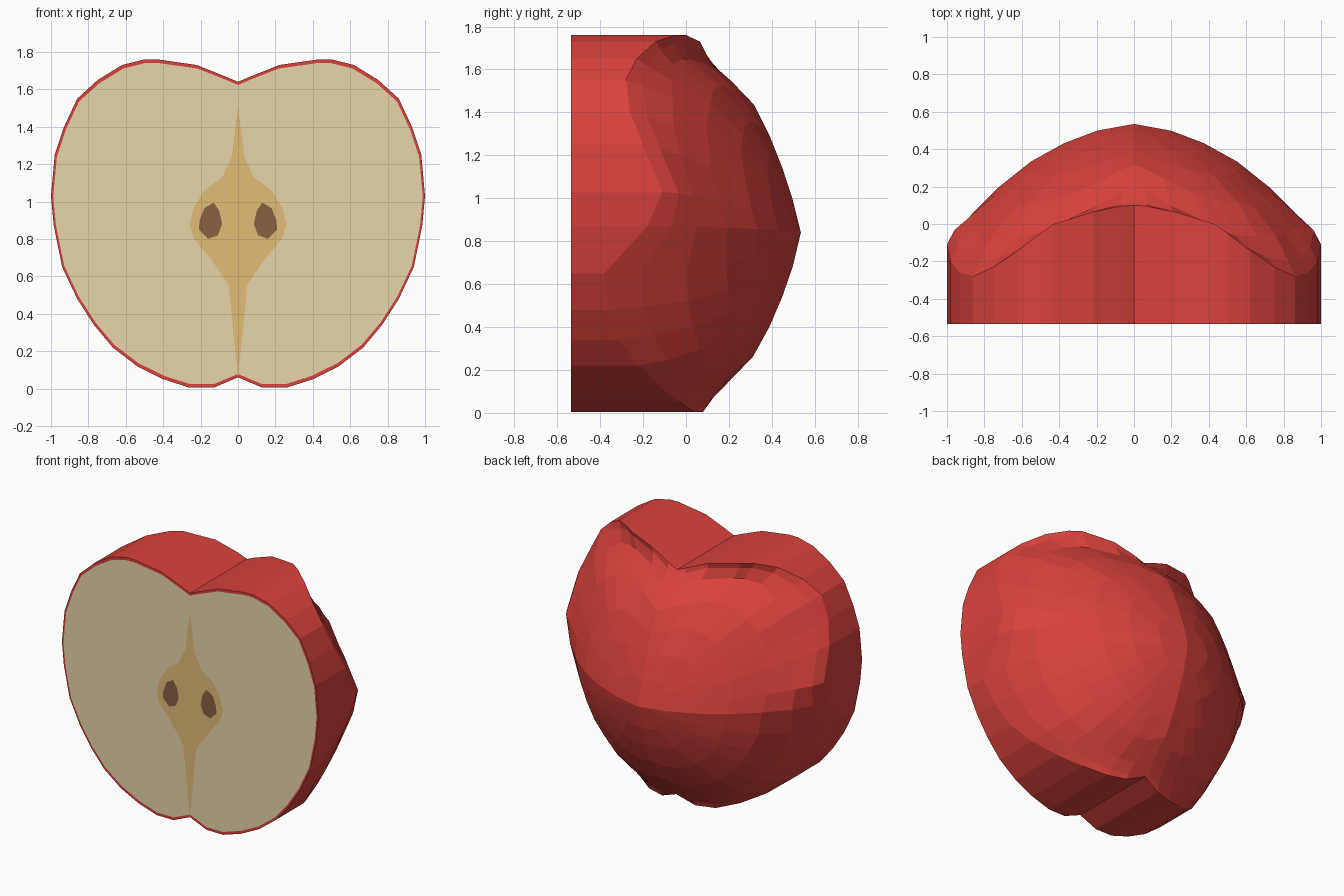
import bpy, bmesh

if "Cube" in bpy.data.objects:
    bpy.data.objects.remove(bpy.data.objects["Cube"])

FRONT, PEAK, MID = -0.535, 0.535, 0.84


def material(name, rgb):
    m = bpy.data.materials.new(name)
    m.diffuse_color = (*rgb, 1)
    m.use_nodes = True
    m.node_tree.nodes["Principled BSDF"].inputs["Base Color"].default_value = m.diffuse_color
    return m


def finish(bm, name, mat, recalc=True):
    if recalc:
        bmesh.ops.recalc_face_normals(bm, faces=bm.faces)
    me = bpy.data.meshes.new(name)
    bm.to_mesh(me)
    bm.free()
    me.materials.append(mat)
    ob = bpy.data.objects.new(name, me)
    bpy.context.collection.objects.link(ob)


def lerp(table, v):
    for (a, fa), (b, fb) in zip(table, table[1:]):
        if v <= b:
            return fa + (fb - fa) * (v - a) / (b - a)
    return table[-1][1]


def mirrored(half):
    # right half listed from top centre to bottom centre
    return half + [(-p[0], *p[1:]) for p in half[-2:0:-1]]


def flat(name, pts, y, mat):
    bm = bmesh.new()
    f = bm.faces.new([bm.verts.new((x, y, z)) for x, z in pts])
    f.normal_update()
    if f.normal.y > 0:
        f.normal_flip()
    finish(bm, name, mat, False)


# half outline: x, z, depth of the wall's back edge
half = [(0, 1.64, .10), (.07, 1.67, .095), (.22, 1.73, .065), (.43, 1.76, .0), (.5, 1.76, -.05),
        (.62, 1.73, -.14), (.75, 1.65, -.23), (.86, 1.55, -.28), (.93, 1.40, -.26),
        (.98, 1.25, -.2), (1, 1.03, -.11), (.985, .87, -.18), (.94, .65, -.38),
        (.86, .48, -.36), (.77, .34, -.31), (.67, .22, -.22), (.54, .12, -.12),
        (.40, .05, -.03), (.26, .005, .04), (.13, .005, .08), (0, .06, .11)]
outline = mirrored(half)

# falloff of the rounded back across the width and the height
WIDE = [(0, 0), (.2, .035), (.4, .11), (.6, .225), (.7, .31), (.85, .435), (.96, .545), (1, .635)]
UP = [(0, 0), (.22, .055), (.43, .135), (.63, .235), (.8, .435), (.92, .51)]
DOWN = [(0, 0), (.19, .045), (.4, .125), (.6, .235), (.78, .43), (.84, .49)]


def back(x, z):
    d = z - MID
    return PEAK - lerp(WIDE, abs(x)) - lerp(UP if d > 0 else DOWN, abs(d))


def inner(x, z):
    return x * .988, .88 + (z - .88) * .978


# skin: front rim, straight wall, rounded back
bm = bmesh.new()
rings = [[bm.verts.new((inner(x, z)[0], FRONT, inner(x, z)[1])) for x, z, r in outline],
         [bm.verts.new((x, FRONT, z)) for x, z, r in outline]]
for t in (1, .96, .88, .74, .56, .38, .2):
    ring = []
    for x, z, r in outline:
        px, pz = x * t, MID + (z - MID) * t
        ring.append(bm.verts.new((px, back(px, pz) + (r - back(x, z)) * t ** 12, pz)))
    rings.append(ring)
n = len(outline)
for a, b in zip(rings, rings[1:]):
    for i in range(n):
        j = (i + 1) % n
        bm.faces.new((a[i], a[j], b[j], b[i]))
tip = bm.verts.new((0, PEAK, MID))
for i in range(n):
    bm.faces.new((rings[-1][i], rings[-1][(i + 1) % n], tip))
finish(bm, "skin", material("skin_red", (.70, .054, .045)))

# cut face
flat("flesh", [inner(x, z) for x, z, r in outline], FRONT,
     material("flesh_cream", (.80, .66, .41)))

# core
core = [(0, 1.51), (.035, 1.235), (.085, 1.13), (.18, 1.06), (.235, .97), (.26, .88),
        (.235, .80), (.15, .70), (.05, .555), (0, .055)]
flat("core", mirrored(core), FRONT - .002, material("core_tan", (.76, .51, .18)))

# seeds
seed = [(.13, .995), (.10, .95), (.085, .88), (.107, .82), (.16, .80), (.21, .85),
        (.205, .90), (.18, .965)]
brown = material("seed_brown", (.25, .12, .055))
for side, name in ((1, "seed_right"), (-1, "seed_left")):
    flat(name, [(side * x, z) for x, z in seed], FRONT - .004, brown)
